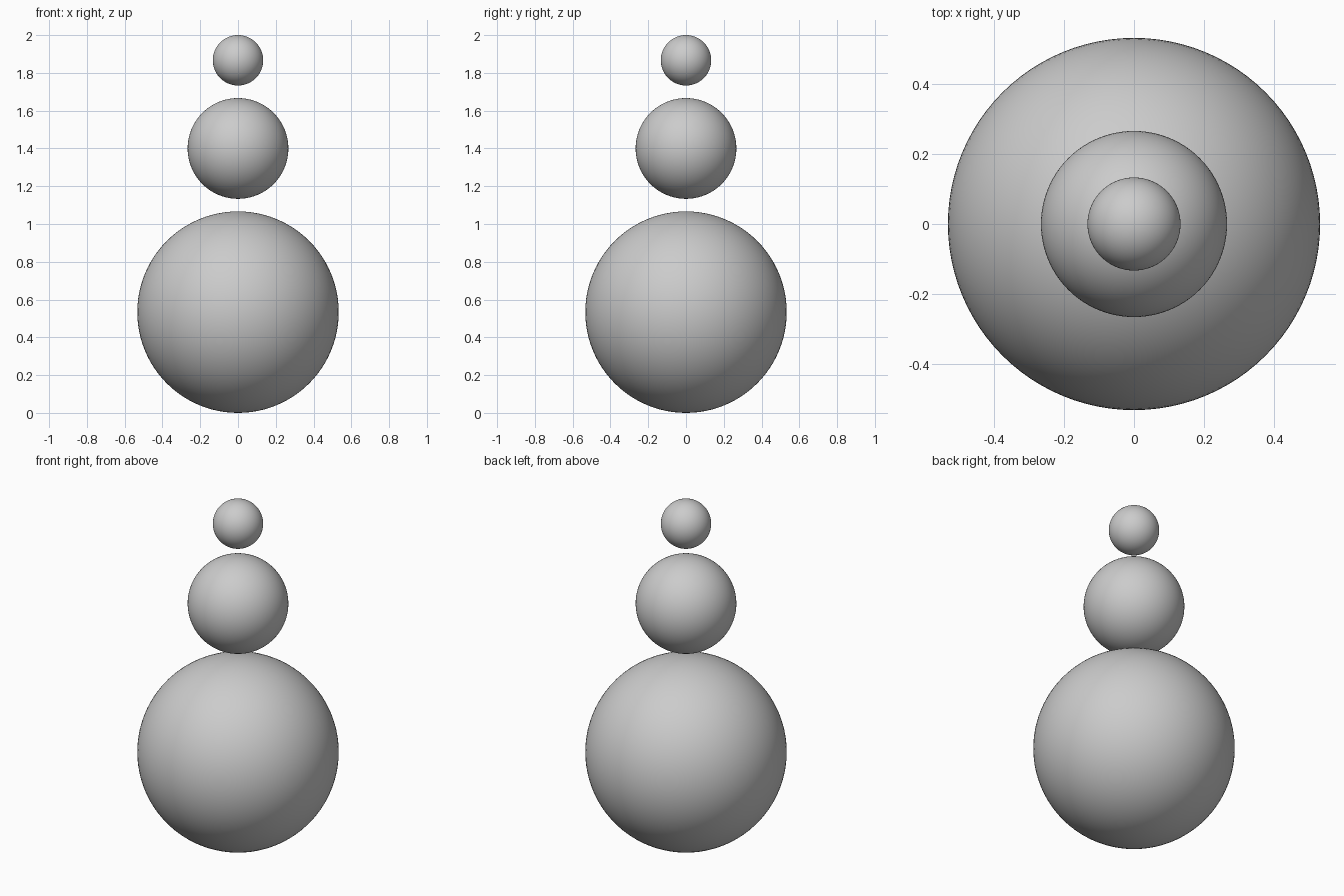
import bpy

if "Cube" in bpy.data.objects:
    bpy.data.objects.remove(bpy.data.objects["Cube"])

UNIT = 2 / 15  # radius of the smallest ball


def ball(name, radius, height):
    bpy.ops.mesh.primitive_uv_sphere_add(
        segments=96, ring_count=48, radius=radius * UNIT, location=(0, 0, height * UNIT))
    bpy.context.object.name = name
    bpy.ops.object.shade_smooth()


# Three separate balls, each half the size of the one below, with small gaps
ball("bottom_ball", 4, 4)
ball("middle_ball", 2, 10.5)
ball("top_ball", 1, 14)
